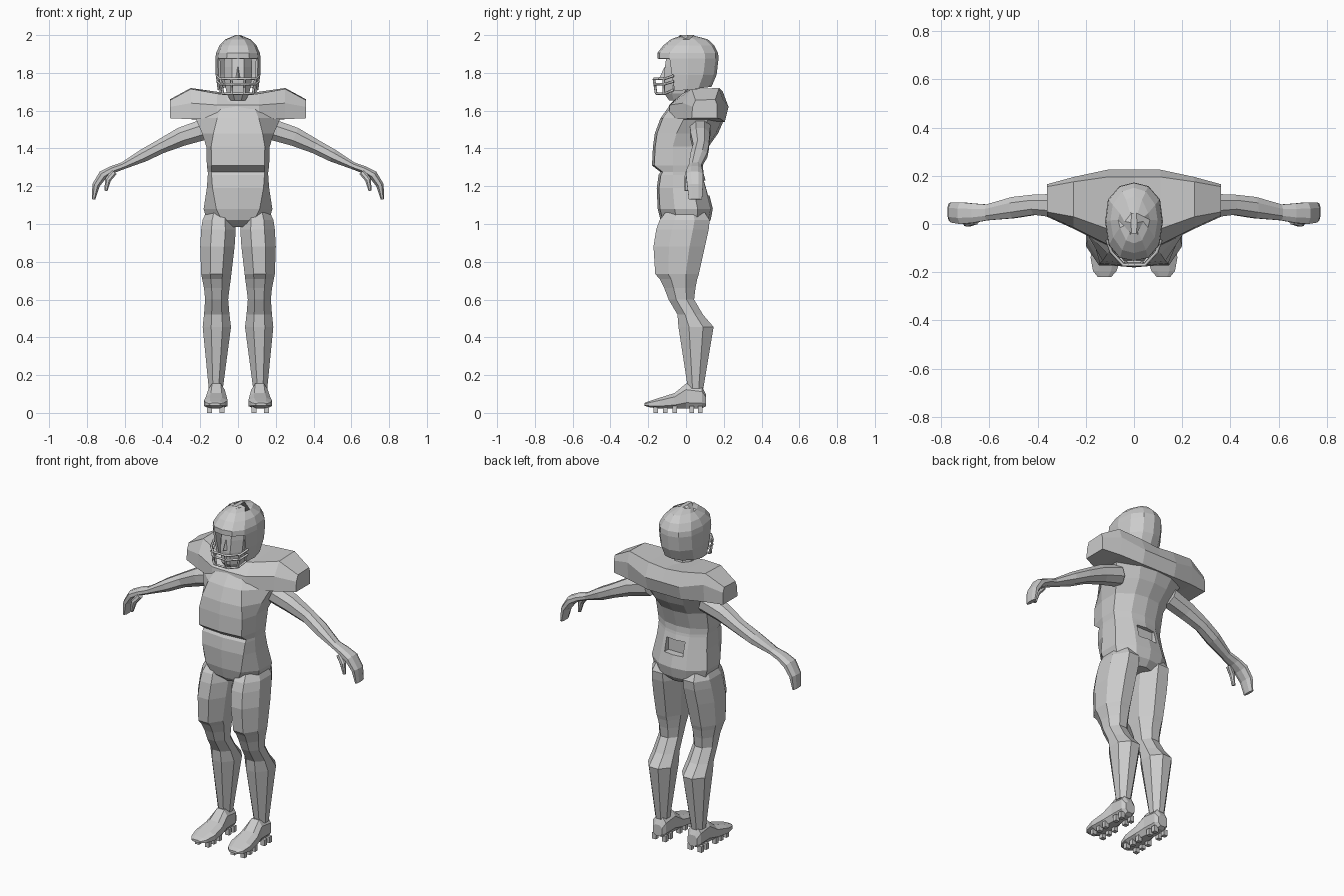
import bpy, bmesh, math
from mathutils import Vector

grey = bpy.data.materials.new("plain_grey")
grey.diffuse_color = (0.6, 0.6, 0.6, 1)


def finish(bm, name):
    bmesh.ops.recalc_face_normals(bm, faces=bm.faces[:])
    me = bpy.data.meshes.new(name)
    bm.to_mesh(me)
    bm.free()
    me.materials.append(grey)
    ob = bpy.data.objects.new(name, me)
    bpy.context.collection.objects.link(ob)
    return ob


def loft(name, rings, side=1, caps=True, drop=None):
    """Bridge equal rings of points; side=-1 mirrors in x, drop removes faces by centre."""
    bm = bmesh.new()
    vs = [[bm.verts.new((p[0] * side, p[1], p[2])) for p in r] for r in rings]
    n = len(vs[0])
    for a, b in zip(vs, vs[1:]):
        for i in range(n):
            j = (i + 1) % n
            bm.faces.new((a[i], a[j], b[j], b[i]))
    if caps:
        bm.faces.new(vs[0])
    bm.faces.new(vs[-1])
    if drop:
        dead = [f for f in bm.faces if drop(f.calc_center_median())]
        bmesh.ops.delete(bm, geom=dead, context='FACES')
    return finish(bm, name)


def octagon(u0, u1, v0, v1, c=0.28):
    du, dv = (u1 - u0) * c, (v1 - v0) * c
    return [(u0 + du, v0), (u1 - du, v0), (u1, v0 + dv), (u1, v1 - dv),
            (u1 - du, v1), (u0 + du, v1), (u0, v1 - dv), (u0, v0 + dv)]


def z_rings(rows, c=0.28):
    return [[(x, y, z) for x, y in octagon(x0, x1, y0, y1, c)] for z, x0, x1, y0, y1 in rows]


def path_rings(rows):
    """Octagons along a path in xz: x, y, z, half thickness, half width."""
    out = []
    for i, (x, y, z, t, w) in enumerate(rows):
        a, b = rows[max(i - 1, 0)], rows[min(i + 1, len(rows) - 1)]
        d = Vector((b[0] - a[0], 0, b[2] - a[2])).normalized()
        up = Vector((-d.z, 0, d.x))
        out.append([Vector((x, y + u, z)) + up * v for u, v in octagon(-w, w, -t, t)])
    return out


def bar(name, pts, r=0.007):
    cu = bpy.data.curves.new(name, 'CURVE')
    cu.dimensions = '3D'
    cu.bevel_depth, cu.bevel_resolution, cu.use_fill_caps = r, 0, True
    sp = cu.splines.new('POLY')
    sp.points.add(len(pts) - 1)
    for p, q in zip(sp.points, pts):
        p.co = (*q, 1)
    cu.materials.append(grey)
    ob = bpy.data.objects.new(name, cu)
    bpy.context.collection.objects.link(ob)


def box(name, c, s):
    bm = bmesh.new()
    bmesh.ops.create_cube(bm, size=1)
    for v in bm.verts:
        v.co = Vector(c) + Vector(s) * v.co
    return finish(bm, name)


# torso: z, front half width, side half width, front y, side front y, back y
def torso_ring(z, wf, w, yf, ys, yb):
    yd = ys + (yb - ys) * 0.6
    half = [(wf, yf + 0.012), (w, ys), (w, yd), (w * 0.5, yb - 0.012)]
    pts = [(0, yf)] + half + [(0, yb)] + [(-x, y) for x, y in reversed(half)]
    return [(x, y, z) for x, y in pts]


torso = loft("torso", [torso_ring(*r) for r in [
    (0.985, 0.025, 0.08, -0.10, -0.03, 0.10),
    (1.02, 0.085, 0.165, -0.135, -0.05, 0.13),
    (1.08, 0.115, 0.182, -0.15, -0.06, 0.142),
    (1.19, 0.135, 0.165, -0.155, -0.07, 0.115),
    (1.26, 0.14, 0.16, -0.145, -0.07, 0.095),
    (1.275, 0.14, 0.16, -0.135, -0.07, 0.092),
    (1.31, 0.14, 0.165, -0.18, -0.07, 0.09),
    (1.41, 0.142, 0.168, -0.175, -0.07, 0.12),
    (1.48, 0.13, 0.19, -0.165, -0.05, 0.17),
    (1.56, 0.11, 0.225, -0.135, -0.01, 0.205),
    (1.63, 0.08, 0.17, -0.085, 0.0, 0.20),
    (1.685, 0.05, 0.08, -0.04, 0.0, 0.14)]])

# recess at the small of the back
cutter = box("back_recess_cutter", (0, 0.14, 1.19), (0.12, 0.12, 0.08))
cutter.hide_render = True
cutter.hide_set(True)
cut = torso.modifiers.new("recess", 'BOOLEAN')
cut.operation, cut.object, cut.solver = 'DIFFERENCE', cutter, 'EXACT'

# shoulder pads: yz sections across the body
pads = [
    (0.36, [(.03, 1.56), (.035, 1.62), (.05, 1.655), (.155, 1.66), (.165, 1.63), (.165, 1.56)]),
    (0.25, [(-.02, 1.555), (-.015, 1.64), (.03, 1.715), (.175, 1.72), (.195, 1.66), (.185, 1.555)]),
    (0.11, [(-.09, 1.56), (-.085, 1.63), (-.02, 1.69), (.195, 1.70), (.225, 1.62), (.205, 1.54)]),
    (0.0, [(-.10, 1.57), (-.09, 1.63), (-.03, 1.675), (.195, 1.69), (.225, 1.62), (.205, 1.54)])]
sections = [(-x, s) for x, s in pads] + [p for p in reversed(pads[:-1])]
loft("shoulder_pads", [[(x, y, z) for y, z in s] for x, s in sections])

# neck and head
loft("neck", z_rings([(1.62, -.06, .06, -.05, .08), (1.76, -.055, .055, -.06, .06)]))
loft("head", z_rings([
    (1.655, -.04, .04, -.09, 0), (1.69, -.06, .06, -.115, .03), (1.76, -.072, .072, -.12, .08),
    (1.83, -.075, .075, -.112, .09), (1.91, -.07, .07, -.10, .09)]))
loft("nose", [[(-.016, -.11, 1.77), (.016, -.11, 1.77), (0, -.14, 1.775)],
              [(-.006, -.105, 1.83), (.006, -.105, 1.83), (0, -.115, 1.83)]])


# helmet: z, half width, front y, back y
def helmet_ring(z, w, yf, yb):
    ym = (yf + yb) / 2
    half = [(w * .5, yf + .012), (w * .88, yf + .065), (w, ym), (w * .9, yb - .07), (w * .5, yb - .015)]
    pts = [(0, yf)] + half + [(0, yb)] + [(-x, y) for x, y in reversed(half)]
    return [(x, y, z + (y * 0.12 if z < 1.75 else 0)) for x, y in pts]


helmet = loft("helmet", [helmet_ring(*r) for r in [
    (1.71, .108, -.125, .135), (1.79, .118, -.14, .162), (1.875, .12, -.152, .172),
    (1.905, .116, -.152, .17), (1.945, .098, -.12, .15), (1.978, .066, -.08, .115),
    (2.0, .012, -.02, .03)]], caps=False, drop=lambda c: c.y < -0.045 and c.z < 1.88)
shell = helmet.modifiers.new("thickness", 'SOLIDIFY')
shell.thickness, shell.offset = 0.012, -1

# face cage
def hoop(name, z, zb, w, yb, yf):
    bar(name, [(-w, yb, zb), (-w * .85, yb - .05, z), (-.045, yf + .015, z), (.045, yf + .015, z),
               (w * .85, yb - .05, z), (w, yb, zb)])


hoop("cage_upper_bar", 1.768, 1.785, .112, -.065, -.185)
hoop("cage_middle_bar", 1.74, 1.755, .11, -.065, -.182)
hoop("cage_lower_bar", 1.69, 1.71, .098, -.065, -.172)
for s in (1, -1):
    bar("cage_upright", [(s * .035, -.17, 1.768), (s * .033, -.158, 1.69)])
    bar("cage_side_upright", [(s * .092, -.118, 1.768), (s * .08, -.118, 1.69)])

for s, tag in ((1, "left"), (-1, "right")):
    # arm with curled hand, and thumb
    loft(tag + "_arm", path_rings([
        (.18, .075, 1.50, .055, .055), (.30, .075, 1.462, .05, .05), (.41, .08, 1.41, .038, .042),
        (.50, .068, 1.363, .034, .044), (.61, .048, 1.308, .019, .033), (.665, .045, 1.288, .02, .04),
        (.715, .045, 1.26, .024, .045), (.752, .048, 1.205, .02, .042), (.765, .05, 1.13, .009, .035)]), s)
    loft(tag + "_thumb", path_rings([
        (.655, .015, 1.275, .016, .016), (.688, .004, 1.235, .016, .015), (.70, .002, 1.175, .008, .01)]), s)
    # leg with thigh and knee pad steps
    loft(tag + "_leg", z_rings([
        (1.06, .03, .17, -.11, .10), (1.02, .018, .188, -.14, .125), (.97, .012, .195, -.158, .12),
        (.88, .018, .2, -.172, .10), (.735, .035, .195, -.163, .068), (.71, .038, .19, -.14, .06),
        (.66, .045, .18, -.115, .05), (.60, .052, .174, -.092, .043), (.52, .045, .18, -.045, .09),
        (.455, .037, .187, -.04, .146), (.13, .08, .155, .01, .092)], 0.3), s)
    # shoe: y, x0, x1, sole z, top z
    shoe = [(.105, .085, .145, .035, .10), (.085, .072, .158, .025, .14), (0, .07, .158, .022, .155),
            (-.06, .06, .17, .022, .105), (-.14, .055, .18, .022, .08), (-.195, .072, .17, .03, .062),
            (-.22, .095, .15, .038, .052)]
    loft(tag + "_shoe", [[(x, y, z) for x, z in octagon(x0, x1, z0, z1, .24)]
                         for y, x0, x1, z0, z1 in shoe], s)
    # studs under the sole
    for y in (.075, .03, -.06, -.11, -.16):
        for x in (.085, .15):
            box(tag + "_stud", (s * x, y, .018), (.026, .024, .036))
